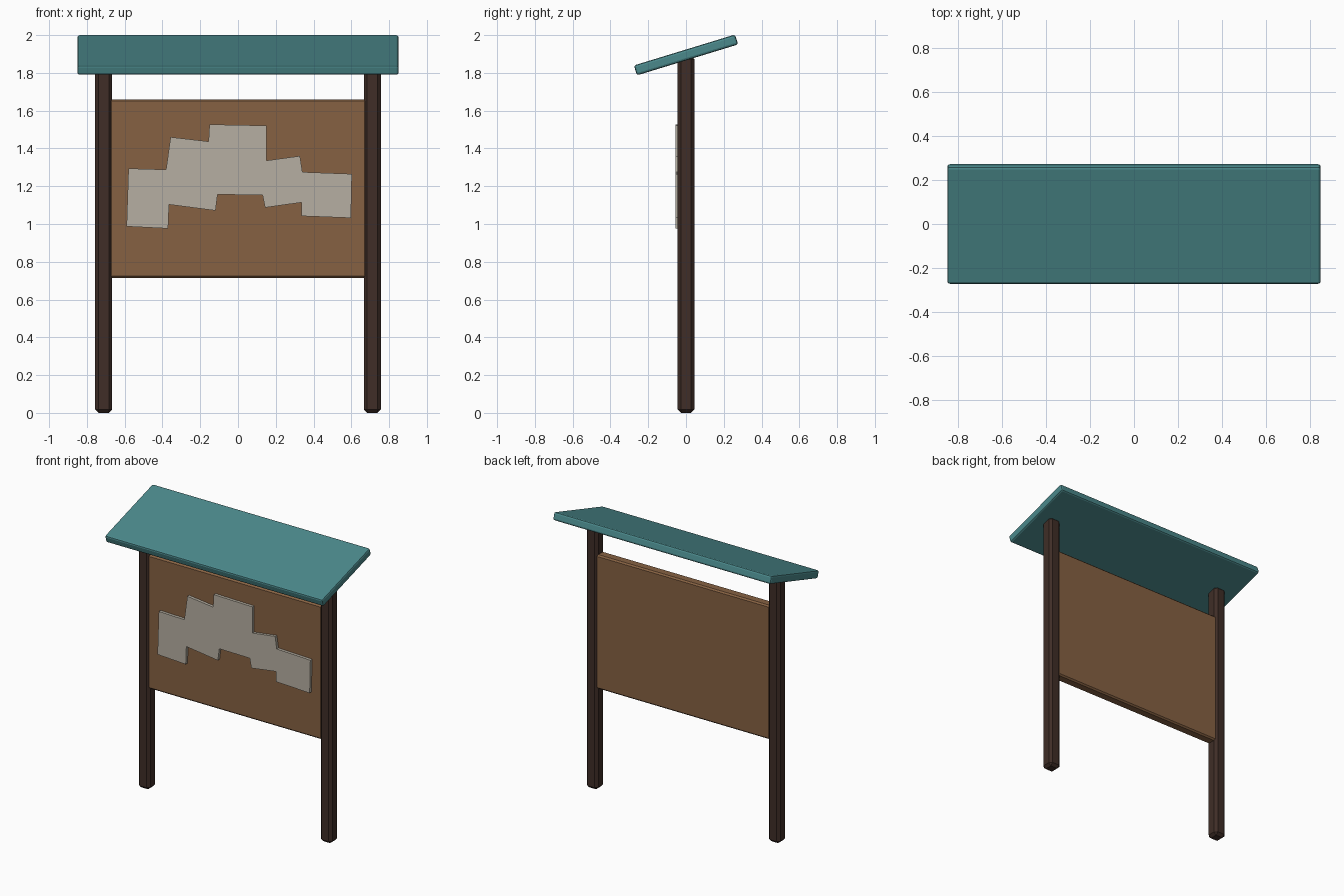
import bpy, bmesh, math

if "Cube" in bpy.data.objects:
    bpy.data.objects.remove(bpy.data.objects["Cube"])


def material(name, rgb):
    m = bpy.data.materials.new(name)
    m.diffuse_color = (*rgb, 1)
    m.use_nodes = True
    m.node_tree.nodes["Principled BSDF"].inputs["Base Color"].default_value = m.diffuse_color
    return m


def finish(name, bm, mat, loc=(0, 0, 0), rot=(0, 0, 0)):
    mesh = bpy.data.meshes.new(name)
    bm.to_mesh(mesh)
    bm.free()
    ob = bpy.data.objects.new(name, mesh)
    bpy.context.collection.objects.link(ob)
    ob.location, ob.rotation_euler = loc, rot
    mesh.materials.append(mat)
    return ob


def box(name, size, loc, mat, bevel, rot=(0, 0, 0), segments=1):
    bm = bmesh.new()
    bmesh.ops.create_cube(bm, size=1)
    bmesh.ops.scale(bm, vec=size, verts=bm.verts)
    bmesh.ops.bevel(bm, geom=bm.edges[:], offset=bevel, segments=segments,
                    profile=0.5, affect='EDGES')
    return finish(name, bm, mat, loc, rot)


dark_wood = material("dark_wood", (0.05, 0.027, 0.02))
board_wood = material("board_wood", (0.24, 0.12, 0.055))
teal = material("teal_paint", (0.07, 0.25, 0.26))
paper = material("paper", (0.47, 0.43, 0.36))

# Two chamfered posts
for side, label in ((-1, "left"), (1, "right")):
    box(label + "_post", (0.09, 0.09, 1.89), (side * 0.711, 0, 0.945), dark_wood, 0.018)

# Notice board between the posts
box("notice_board", (1.36, 0.07, 0.945), (0, 0, 1.1875), board_wood, 0.01)

# Slanted roof
box("roof", (1.70, 0.56, 0.055), (0, 0, 1.895), teal, 0.012,
    (math.radians(17), 0, 0), 2)

# Overlapping sheets pinned to the front, as one stepped outline
outline = [(-.58, 1.294), (-.381, 1.288), (-.357, 1.46), (-.156, 1.437),
           (-.151, 1.527), (.151, 1.521), (.151, 1.336), (.328, 1.36),
           (.341, 1.275), (.603, 1.265), (.598, 1.032), (.336, 1.042),
           (.336, 1.114), (.143, 1.087), (.13, 1.153), (-.108, 1.156),
           (-.119, 1.071), (-.365, 1.103), (-.37, .976), (-.59, .987)]
bm = bmesh.new()
face = bm.faces.new([bm.verts.new((x, -0.055, z)) for x, z in outline])
ext = bmesh.ops.extrude_face_region(bm, geom=[face], use_keep_orig=True)
bmesh.ops.translate(bm, vec=(0, 0.022, 0),
                    verts=[v for v in ext["geom"] if isinstance(v, bmesh.types.BMVert)])
bmesh.ops.recalc_face_normals(bm, faces=bm.faces)
finish("pinned_sheets", bm, paper)
